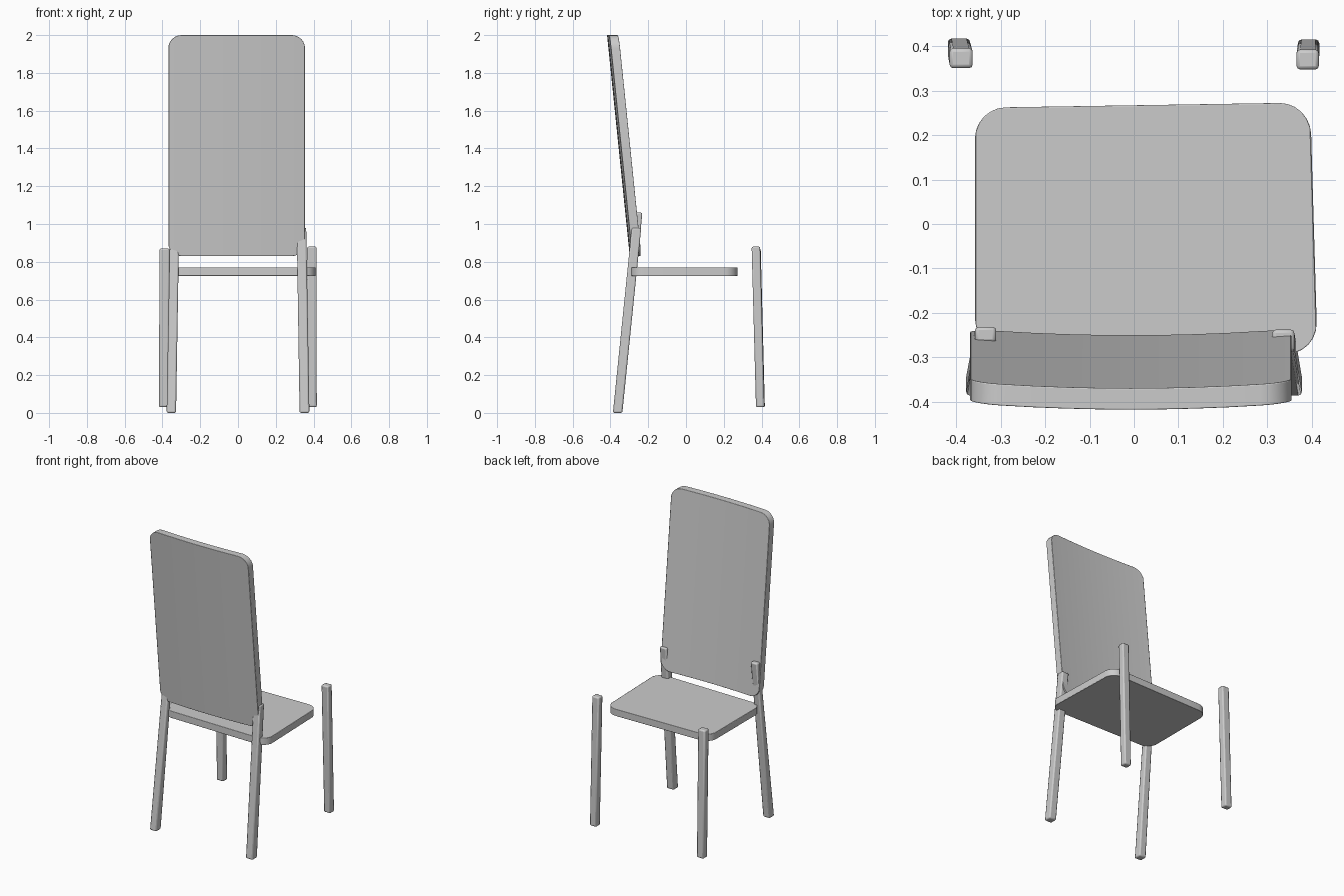
import bpy, bmesh, math

if "Cube" in bpy.data.objects:
    bpy.data.objects.remove(bpy.data.objects["Cube"])


def finish(name, bm, bevel, segments):
    bmesh.ops.recalc_face_normals(bm, faces=bm.faces)
    mesh = bpy.data.meshes.new(name)
    bm.to_mesh(mesh)
    bm.free()
    ob = bpy.data.objects.new(name, mesh)
    bpy.context.collection.objects.link(ob)
    mod = ob.modifiers.new("soft_edges", 'BEVEL')
    mod.width = bevel
    mod.segments = segments
    mod.limit_method = 'ANGLE'
    mod.angle_limit = math.radians(40)
    bpy.ops.object.select_all(action='DESELECT')
    ob.select_set(True)
    bpy.context.view_layer.objects.active = ob
    bpy.ops.object.shade_smooth_by_angle(angle=math.radians(35))
    return ob


def panel(name, width, height, thick, radius, place, bevel):
    """Rounded board in u, v, t, made of columns and mapped by place()."""
    w, h, t = width / 2, height / 2, thick / 2
    arc = [math.radians(a) for a in range(0, 91, 15)]
    cols = [(-w + radius * (1 - math.cos(a)), h - radius * (1 - math.sin(a))) for a in arc]
    inner = w - radius
    cols += [(inner * k / 4, h) for k in range(-3, 4)]
    cols += [(-u, v) for u, v in reversed(cols[:len(arc)])]
    bm = bmesh.new()
    rings = [[bm.verts.new(place(u, v, d)) for v, d in
              ((-e, -t), (e, -t), (e, t), (-e, t))] for u, e in cols]
    for a, b in zip(rings, rings[1:]):
        for i in range(4):
            j = (i + 1) % 4
            bm.faces.new((a[i], a[j], b[j], b[i]))
    bm.faces.new(rings[0])
    bm.faces.new(rings[-1])
    return finish(name, bm, bevel, 3)


def leg(name, bottom, top, size_bottom, size_top):
    """Square bar between two end centres."""
    bm = bmesh.new()
    bmesh.ops.create_cube(bm, size=1)
    for v in bm.verts:
        c, s = (top, size_top) if v.co.z > 0 else (bottom, size_bottom)
        v.co = (c[0] + v.co.x * s[0], c[1] + v.co.y * s[1], c[2])
    return finish(name, bm, 0.008, 2)


# Tall backrest, leaning back and gently bowed
def place_back(u, v, t):
    k = (v + 0.585) / 1.17
    y = -0.274 - 0.12 * k + 0.014 * (u / 0.36) ** 2
    return (u - 0.007, y + t, 1.415 + v)


panel("backrest", 0.724, 1.17, 0.048, 0.07, place_back, 0.01)


# Seat, slightly wider at the backrest on one side
def place_seat(u, v, t):
    k = (u + 0.38) / 0.76
    x = -0.358 + k * (0.763 - 0.03 * v)
    y = -0.010 + v + 0.012 * (k - 0.5) * (v / 0.28)
    return (x, y, 0.748 + t)


panel("seat", 0.76, 0.555, 0.046, 0.07, place_seat, 0.016)

# Free-standing front legs
leg("front_leg_left", (-0.394, 0.395, 0.03), (-0.389, 0.373, 0.87), (0.05, 0.045), (0.052, 0.045))
leg("front_leg_right", (0.393, 0.393, 0.03), (0.391, 0.370, 0.88), (0.048, 0.045), (0.05, 0.045))

# Splayed rear legs running up to the backrest
leg("rear_leg_left", (-0.353, -0.362, 0.0), (-0.334, -0.249, 1.06), (0.05, 0.05), (0.048, 0.036))
leg("rear_leg_right", (0.352, -0.362, 0.0), (0.336, -0.262, 0.98), (0.052, 0.05), (0.05, 0.05))
